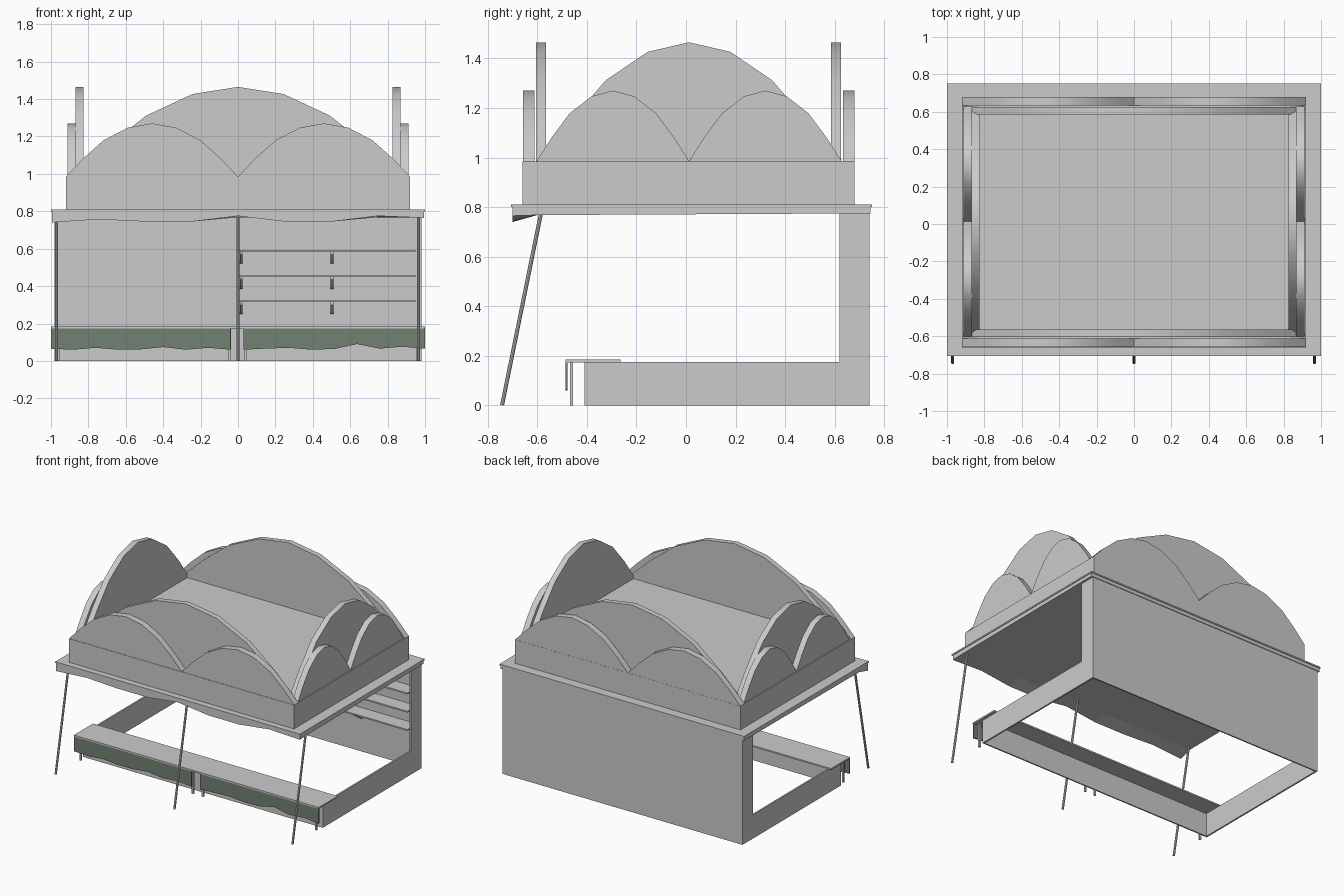
import bpy, bmesh, math
from mathutils import Vector

if "Cube" in bpy.data.objects:
    bpy.data.objects.remove(bpy.data.objects["Cube"])


def finish(name, bm, mat=None, smooth=False):
    bmesh.ops.recalc_face_normals(bm, faces=bm.faces)
    me = bpy.data.meshes.new(name)
    bm.to_mesh(me)
    bm.free()
    ob = bpy.data.objects.new(name, me)
    bpy.context.collection.objects.link(ob)
    if mat:
        me.materials.append(mat)
    if smooth:
        me.shade_smooth()
        me.set_sharp_from_angle(angle=math.radians(35))
    return ob


def box(name, x0, x1, y0, y1, z0, z1, mat=None):
    bm = bmesh.new()
    bmesh.ops.create_cube(bm, size=1)
    for v in bm.verts:
        v.co = ((x0 + x1) / 2 + v.co.x * (x1 - x0),
                (y0 + y1) / 2 + v.co.y * (y1 - y0),
                (z0 + z1) / 2 + v.co.z * (z1 - z0))
    return finish(name, bm, mat)


def prism(name, pts, d0, d1, axis, mat=None, smooth=False):
    """Extrude a (u, z) outline along x or y from d0 to d1."""
    place = (lambda u, z, d: (d, u, z)) if axis == 'X' else (lambda u, z, d: (u, d, z))
    bm = bmesh.new()
    f = bm.faces.new([bm.verts.new(place(u, z, d0)) for u, z in pts])
    ext = bmesh.ops.extrude_face_region(bm, geom=[f])
    shift = Vector(place(0, 0, d1 - d0))
    bmesh.ops.translate(bm, vec=shift,
                        verts=[g for g in ext['geom'] if isinstance(g, bmesh.types.BMVert)])
    return finish(name, bm, mat, smooth)


def rod(name, a, b, r):
    a, b = Vector(a), Vector(b)
    bm = bmesh.new()
    bmesh.ops.create_cone(bm, cap_ends=True, segments=8, radius1=r, radius2=r,
                          depth=(b - a).length)
    rot = (b - a).to_track_quat('Z', 'Y')
    for v in bm.verts:
        v.co = rot @ v.co + (a + b) / 2
    return finish(name, bm, None, True)


BASE = 0.985
HALF = [(1, 0), (.8, .34), (.565, .68), (.28, .92)]


def arch(name, centre, half, height, d0, d1, axis):
    shape = HALF + [(0, 1)] + [(-u, z) for u, z in reversed(HALF)]
    prism(name, [(centre + u * half, BASE + z * height) for u, z in shape],
          d0, d1, axis, None, True)


# Roof slab: thin lip on top, fabric with a wavy drooping front edge below
box("roof_lip", -1, 1, -0.705, 0.75, 0.80, 0.81)
wave = [.74, .757, .745, .745, .775, .745, .745, .775, .765]
bm = bmesh.new()
rows = []
for i, w in enumerate(wave):
    x = -0.995 + 1.99 * i / 8
    ring = [(-0.70, .80), (-0.70, w), (-0.60, .768), (0.745, .775), (0.745, .80)]
    rows.append([bm.verts.new((x, y, z)) for y, z in ring])
for r, s in zip(rows, rows[1:]):
    for k in range(5):
        bm.faces.new((r[k], r[(k + 1) % 5], s[(k + 1) % 5], s[k]))
bm.faces.new(rows[0])
bm.faces.new(rows[-1])
finish("roof_canopy", bm)

# Raised roof base
box("roof_base", -0.92, 0.92, -0.66, 0.68, 0.80, BASE)

# Arched trims: two small ones outside and one large inside, on every side
for side, y_out, y_in in (("front", -0.657, -0.605), ("back", 0.633, 0.585)):
    for sx in (-1, 1):
        arch(f"{side}_small_arch", sx * 0.46, 0.46, 0.285, y_out, y_out + 0.046, 'Y')
    arch(f"{side}_large_arch", 0, 0.87, 0.48, y_in, y_in + 0.04, 'Y')
for side, s in (("left", -1), ("right", 1)):
    for cy in (-0.295, 0.32):
        arch(f"{side}_small_arch", cy, 0.308, 0.285, s * 0.867, s * 0.912, 'X')
    arch(f"{side}_large_arch", 0.012, 0.595, 0.48, s * 0.825, s * 0.868, 'X')

# Back wall, L-shaped side panels and low front panel
W = 0.98
box("back_wall", -W, W, 0.73, 0.74, 0, 0.775)
box("front_panel", -W, W, -0.41, -0.40, 0, 0.175)
L = [(-0.41, 0), (0.74, 0), (0.74, .775), (0.62, .775), (0.62, .175), (-0.41, .175)]
for s in (-1, 1):
    prism("side_panel", L, s * W, s * (W - 0.012), 'X')

# Shelves with brackets
for z in (.32, .455, .59):
    box("shelf", 0, 0.95, 0.62, 0.73, z - 0.006, z + 0.004)
    for x in (.01, .495):
        prism("shelf_bracket", [(.73, z - .006), (.73, z - .07), (.715, z - .07),
                                (.64, z - .02), (.64, z - .006)], x, x + 0.015, 'X')

# Counter and its legs
box("counter_top", -1, 1, -0.487, -0.265, 0.174, 0.185)
for x in (-.962, -.045, .038, .962):
    box("counter_leg", x - .007, x + .007, -0.468, -0.455, 0, 0.175)

# Cloth hangings with wavy lower edges
green = bpy.data.materials.new("cloth_green")
green.diffuse_color = (0.17, 0.22, 0.17, 1)
green.use_nodes = True
green.node_tree.nodes["Principled BSDF"].inputs["Base Color"].default_value = green.diffuse_color
hems = (("left", -1, -0.04, [.065, .06, .07, .06, .062, .074, .06, .07, .06]),
        ("right", 0.03, 1, [.06, .066, .07, .06, .064, .09, .066, .076, .065]))
for side, x0, x1, hem in hems:
    pts = [(x0 + (x1 - x0) * i / 8, z) for i, z in enumerate(hem)]
    prism(f"{side}_cloth", pts + [(x1, .178), (x0, .178)], -0.486, -0.478, 'Y', green)

# Slanted front poles
for x in (-0.97, 0, 0.965):
    rod("front_pole", (x, -0.742, 0.001), (x, -0.585, 0.775), 0.008)
